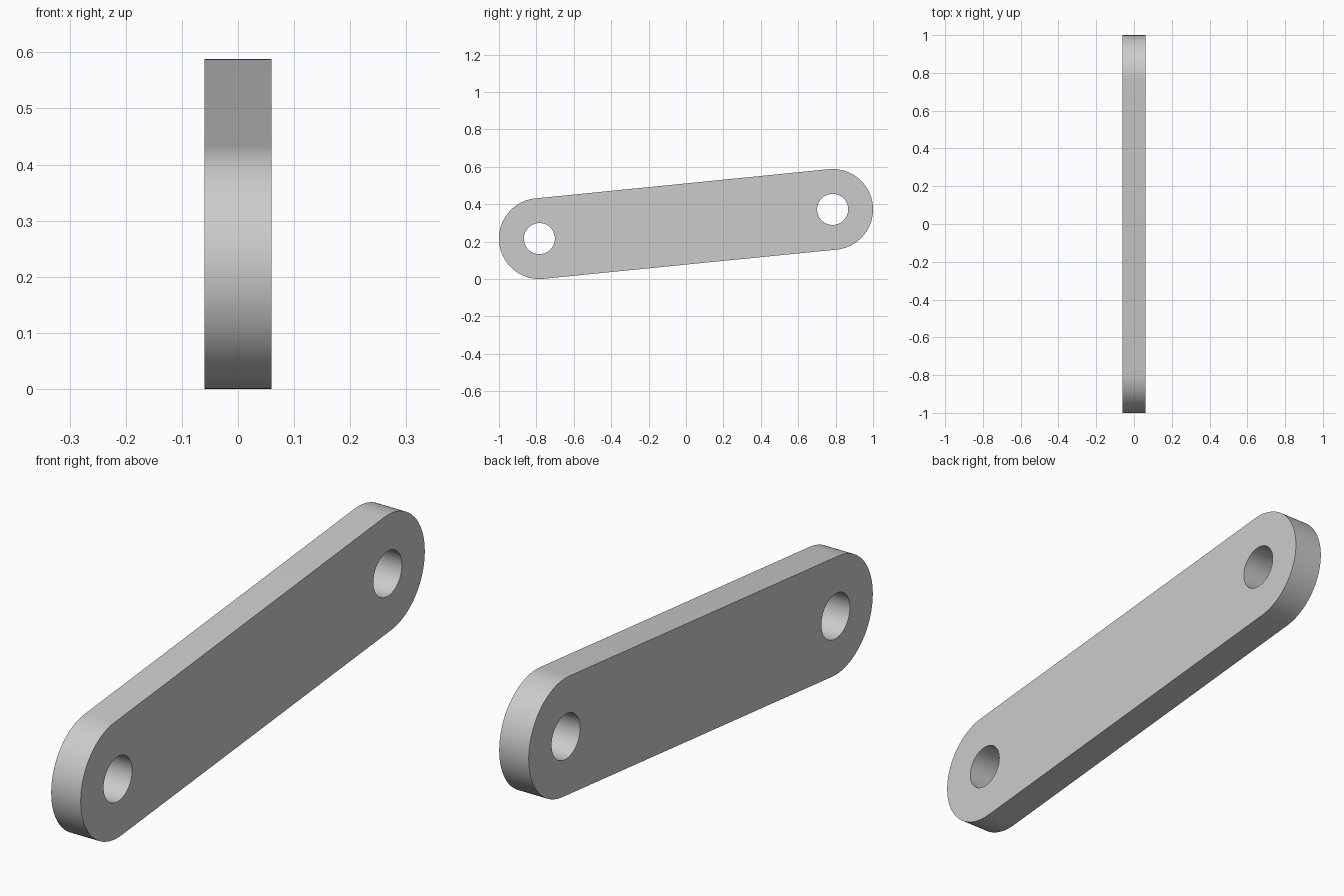
import bpy
import bmesh
from math import sin, cos, pi, atan2
from mathutils import Vector

cube = bpy.data.objects.get("Cube")
if cube:
    bpy.data.objects.remove(cube, do_unlink=True)

HALF_THICK = 0.06
END_RADIUS = 0.216
HOLE_RADIUS = 0.083
LOW = Vector((-HALF_THICK, -0.784, 0.216))
HIGH = Vector((-HALF_THICK, 0.784, 0.372))
STEPS = 48


def arc(centre, radius, start, sweep, count):
    """Points around a centre in the YZ plane."""
    angles = [start + sweep * i / count for i in range(count + 1)]
    return [centre + Vector((0, radius * cos(a), radius * sin(a))) for a in angles]


def closed_loop(bm, points):
    verts = [bm.verts.new(p) for p in points]
    return [bm.edges.new((v, verts[i - 1])) for i, v in enumerate(verts)]


# Plain grey metal
grey = bpy.data.materials.new("grey_metal")
colour = (0.6, 0.6, 0.6, 1)
grey.use_nodes = True
grey.diffuse_color = colour
grey.node_tree.nodes["Principled BSDF"].inputs["Base Color"].default_value = colour

# Rounded link outline with a pin hole at each end
bm = bmesh.new()
axis = HIGH - LOW
tilt = atan2(axis.z, axis.y)
outline = arc(HIGH, END_RADIUS, tilt - pi / 2, pi, STEPS)
outline += arc(LOW, END_RADIUS, tilt + pi / 2, pi, STEPS)
edges = closed_loop(bm, outline)
for centre in (LOW, HIGH):
    edges += closed_loop(bm, arc(centre, HOLE_RADIUS, 0, 2 * pi, STEPS)[:-1])
bmesh.ops.triangle_fill(bm, use_beauty=True, edges=edges, normal=(1, 0, 0))

# Extrude the flat plate to its full thickness
result = bmesh.ops.extrude_face_region(bm, geom=bm.faces[:], use_keep_orig=True)
moved = [g for g in result["geom"] if isinstance(g, bmesh.types.BMVert)]
bmesh.ops.translate(bm, verts=moved, vec=(2 * HALF_THICK, 0, 0))
bmesh.ops.recalc_face_normals(bm, faces=bm.faces[:])

mesh = bpy.data.meshes.new("link_arm")
bm.to_mesh(mesh)
bm.free()
mesh.materials.append(grey)
link = bpy.data.objects.new("link_arm", mesh)
bpy.context.collection.objects.link(link)

# Smooth rounds, sharp rims
bpy.ops.object.select_all(action="DESELECT")
link.select_set(True)
bpy.context.view_layer.objects.active = link
bpy.ops.object.shade_smooth_by_angle()
